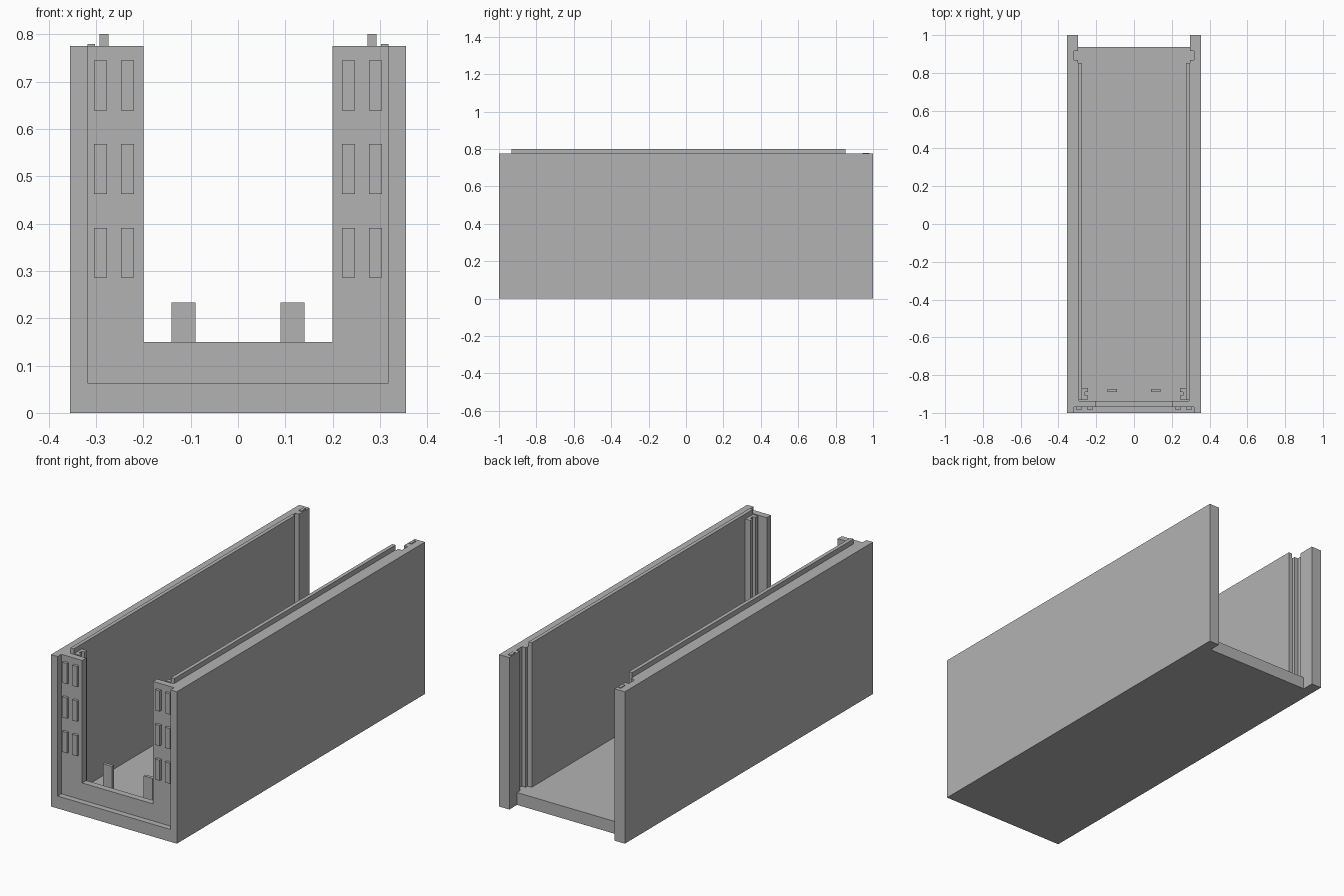
import bpy
import bmesh
from mathutils import Vector

cube = bpy.data.objects.get("Cube")
if cube:
    bpy.data.objects.remove(cube, do_unlink=True)

grey = bpy.data.materials.new("plain grey")
grey.use_nodes = True
colour = (0.45, 0.45, 0.45, 1)
grey.diffuse_color = colour
grey.node_tree.nodes["Principled BSDF"].inputs["Base Color"].default_value = colour

HEIGHT = 0.775
FLOOR = 0.063


def prism(name, points, direction):
    """Extrude a closed outline along a direction."""
    bm = bmesh.new()
    face = bm.faces.new([bm.verts.new(p) for p in points])
    out = bmesh.ops.extrude_face_region(bm, geom=[face])
    moved = [v for v in out["geom"] if isinstance(v, bmesh.types.BMVert)]
    bmesh.ops.translate(bm, verts=moved, vec=Vector(direction))
    bmesh.ops.recalc_face_normals(bm, faces=bm.faces)
    mesh = bpy.data.meshes.new(name)
    bm.to_mesh(mesh)
    bm.free()
    mesh.materials.append(grey)
    obj = bpy.data.objects.new(name, mesh)
    bpy.context.collection.objects.link(obj)
    return obj


def box(name, x, y, z):
    base = [(x[0], y[0], z[0]), (x[1], y[0], z[0]), (x[1], y[1], z[0]), (x[0], y[1], z[0])]
    return prism(name, base, (0, 0, z[1] - z[0]))


# floor slab and front sill
box("floor", (-0.32, 0.32), (-1, 0.938), (0, FLOOR))

# front panel: a wide U with a tall opening
u_shape = [(-0.318, FLOOR), (0.318, FLOOR), (0.318, HEIGHT), (0.2, HEIGHT),
           (0.2, 0.15), (-0.2, 0.15), (-0.2, HEIGHT), (-0.318, HEIGHT)]
prism("front_panel", [(x, -0.97, z) for x, z in u_shape], (0, 0.033, 0))

# wall outline seen from above, with front rebate and rear slot
wall = [(0.355, -1), (0.318, -1), (0.318, -0.937), (0.292, -0.937), (0.292, 0.852),
        (0.297, 0.852), (0.297, 0.868), (0.318, 0.868), (0.318, 0.915),
        (0.297, 0.915), (0.297, 1), (0.355, 1)]

for side, s in (("left", 1), ("right", -1)):
    def side_box(part, x, y, z):
        return box(f"{side}_{part}", (s * x[0], s * x[1]), y, z)

    prism(f"{side}_wall", [(s * x, y, 0) for x, y in wall], (0, 0, HEIGHT))
    # inner lining that rises above the wall as a lip
    side_box("lining", (0.274, 0.293), (-0.932, 0.852), (FLOOR, 0.8))
    # low rear locating tab
    side_box("rear_tab", (0.302, 0.318), (0.945, 0.98), (HEIGHT, 0.779))
    # upright channel behind the front panel
    side_box("channel_front_fin", (0.244, 0.275), (-0.93, -0.909), (FLOOR, HEIGHT))
    side_box("channel_web", (0.26, 0.275), (-0.909, -0.889), (FLOOR, HEIGHT))
    side_box("channel_rear_fin", (0.244, 0.275), (-0.889, -0.868), (FLOOR, HEIGHT))
    # short post on the floor
    side_box("floor_post", (0.09, 0.14), (-0.889, -0.873), (FLOOR, 0.233))
    # raised front blocks in pairs
    for row in range(3):
        z = 0.286 + row * 0.1765
        for col in range(2):
            x = 0.22 + col * 0.057
            side_box(f"front_block_{row}_{col}", (x, x + 0.027), (-0.984, -0.97), (z, z + 0.105))
